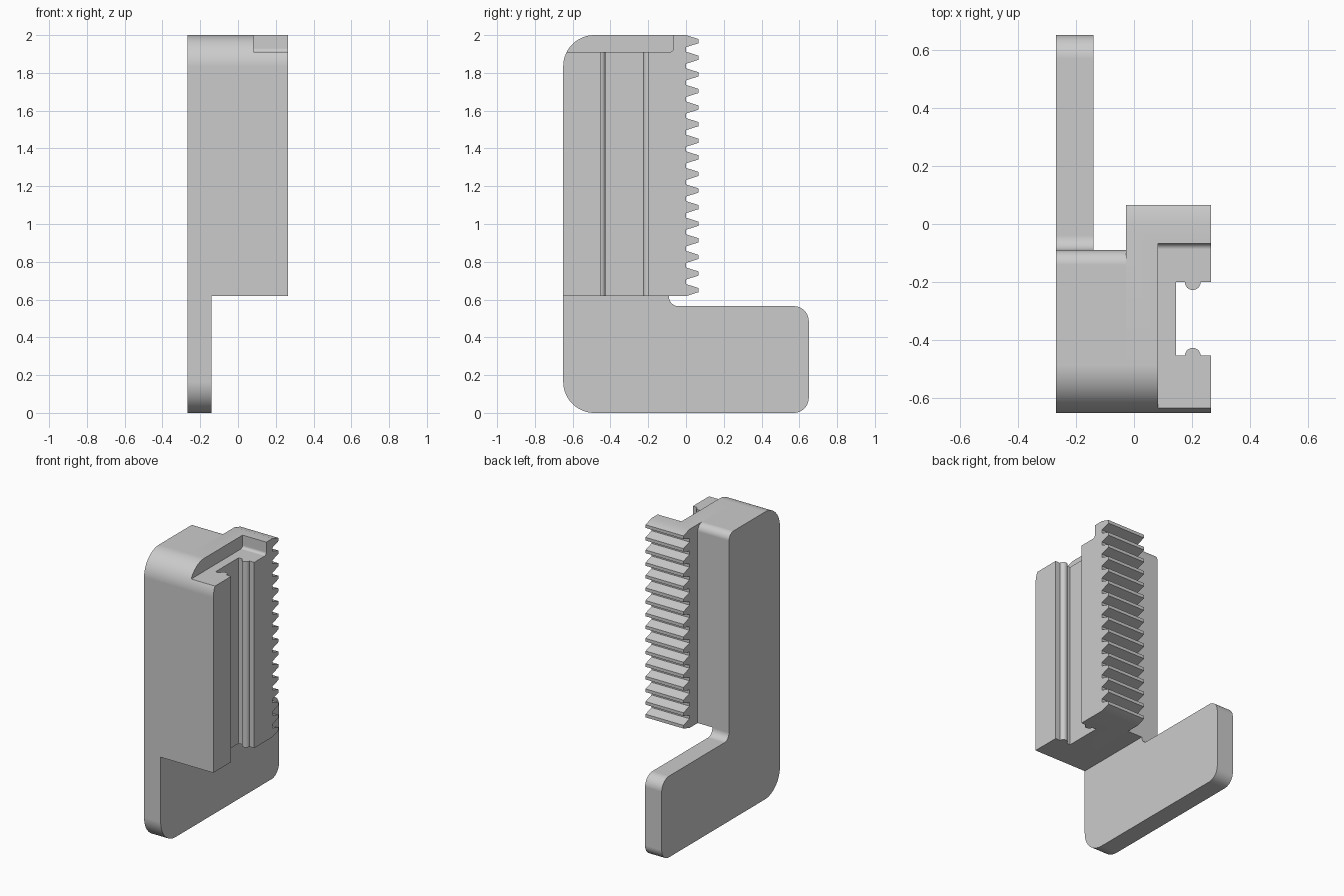
import bpy, bmesh, math
from mathutils import Vector

cube = bpy.data.objects.get("Cube")
if cube:
    bpy.data.objects.remove(cube, do_unlink=True)

grey = bpy.data.materials.new("plain grey")
grey.use_nodes = True
COLOUR = (0.6, 0.6, 0.6, 1)
grey.diffuse_color = COLOUR
grey.node_tree.nodes["Principled BSDF"].inputs["Base Color"].default_value = COLOUR

# Main dimensions
LEFT, RIGHT = 0.265, -0.268
FRONT, BACK, TOP = -0.65, 0.65, 2.0
PLATE_X, RACK_X = -0.14, -0.027
COLUMN_BACK, BLOCK_Z, SHELF_Z = -0.09, 0.618, 1.91
BIG, SMALL, ARM = 0.165, 0.05, 0.08


def rounded(corners, steps=16):
    """Turn (y, z, radius) corners into an outline with right-angle fillets."""
    out = []
    for i, (y, z, r) in enumerate(corners):
        p = Vector((y, z))
        if r == 0:
            out.append(p)
            continue
        a = (Vector(corners[i - 1][:2]) - p).normalized()
        b = (Vector(corners[(i + 1) % len(corners)][:2]) - p).normalized()
        for k in range(steps + 1):
            t = math.pi / 2 * k / steps
            out.append(p + (a + b) * r - b * r * math.cos(t) - a * r * math.sin(t))
    return out


def prism(name, outline, x0, x1):
    """Extrude a side outline across x."""
    bm = bmesh.new()
    face = bm.faces.new([bm.verts.new((x0, y, z)) for y, z in outline])
    new = bmesh.ops.extrude_face_region(bm, geom=[face])["geom"]
    bmesh.ops.translate(bm, vec=(x1 - x0, 0, 0),
                        verts=[v for v in new if isinstance(v, bmesh.types.BMVert)])
    bmesh.ops.recalc_face_normals(bm, faces=bm.faces)
    mesh = bpy.data.meshes.new(name)
    bm.to_mesh(mesh)
    bm.free()
    mesh.materials.append(grey)
    obj = bpy.data.objects.new(name, mesh)
    bpy.context.collection.objects.link(obj)
    return obj


def combine(base, tool, operation):
    mod = base.modifiers.new(tool.name, "BOOLEAN")
    mod.object, mod.operation, mod.solver = tool, operation, "EXACT"
    bpy.context.view_layer.objects.active = base
    bpy.ops.object.modifier_apply(modifier=mod.name)
    bpy.data.objects.remove(tool, do_unlink=True)


# L-shaped side plate
bracket = prism("rack_bracket", rounded([
    (FRONT, 0, BIG), (BACK, 0, ARM), (BACK, 0.565, ARM),
    (COLUMN_BACK, 0.565, SMALL), (COLUMN_BACK, TOP, SMALL), (FRONT, TOP, BIG)]),
    RIGHT, PLATE_X)

# Upright column beside the plate
column = prism("column", rounded([
    (FRONT, BLOCK_Z, 0), (COLUMN_BACK, BLOCK_Z, 0),
    (COLUMN_BACK, TOP, SMALL), (FRONT, TOP, BIG)]), PLATE_X, RACK_X)

# Block with a toothed back edge
TEETH, HALF, TIP, DEPTH = 16, 0.032, 0.011, 0.066
pitch = (TOP - BLOCK_Z - 2 * HALF) / (TEETH - 1)
profile = [(FRONT, BLOCK_Z, 0)]
for i in range(TEETH):
    z = BLOCK_Z + HALF + i * pitch
    profile += [(0, z - HALF, 0), (DEPTH, z - TIP, 0), (DEPTH, z + TIP, 0), (0, z + HALF, 0)]
profile.append((FRONT, TOP, BIG))
rack = prism("toothed_block", rounded(profile), RACK_X, LEFT)

# Recess in the top and open slot in the side
recess = prism("recess", rounded([
    (-1, SHELF_Z, 0), (-0.067, SHELF_Z, 0.02), (-0.067, 2.2, 0), (-1, 2.2, 0)], 8), 0.082, 0.5)
SLOT_Y = (-0.453, -0.2)
slot = prism("slot", [(SLOT_Y[0], 0.4), (SLOT_Y[1], 0.4), (SLOT_Y[1], 2.2), (SLOT_Y[0], 2.2)],
             0.145, 0.5)
combine(rack, recess, "DIFFERENCE")
combine(rack, slot, "DIFFERENCE")

# Round snap ribs on both slot walls
for y in SLOT_Y:
    bpy.ops.mesh.primitive_cylinder_add(vertices=32, radius=0.027, depth=SHELF_Z - BLOCK_Z,
                                        location=(0.202, y, (SHELF_Z + BLOCK_Z) / 2))
    rib = bpy.context.object
    rib.name = "snap_rib"
    rib.data.materials.append(grey)
    combine(rack, rib, "UNION")

combine(bracket, column, "UNION")
combine(bracket, rack, "UNION")

# Merge flat regions, then shade the fillets smooth
bm = bmesh.new()
bm.from_mesh(bracket.data)
bmesh.ops.remove_doubles(bm, verts=bm.verts, dist=0.0001)
bmesh.ops.dissolve_limit(bm, angle_limit=math.radians(0.5), verts=bm.verts, edges=bm.edges)
bm.to_mesh(bracket.data)
bm.free()
bpy.ops.object.select_all(action="DESELECT")
bracket.select_set(True)
bpy.context.view_layer.objects.active = bracket
bpy.ops.object.shade_smooth_by_angle(angle=math.radians(30))
bracket.modifiers.new("even shading", "WEIGHTED_NORMAL").keep_sharp = True
